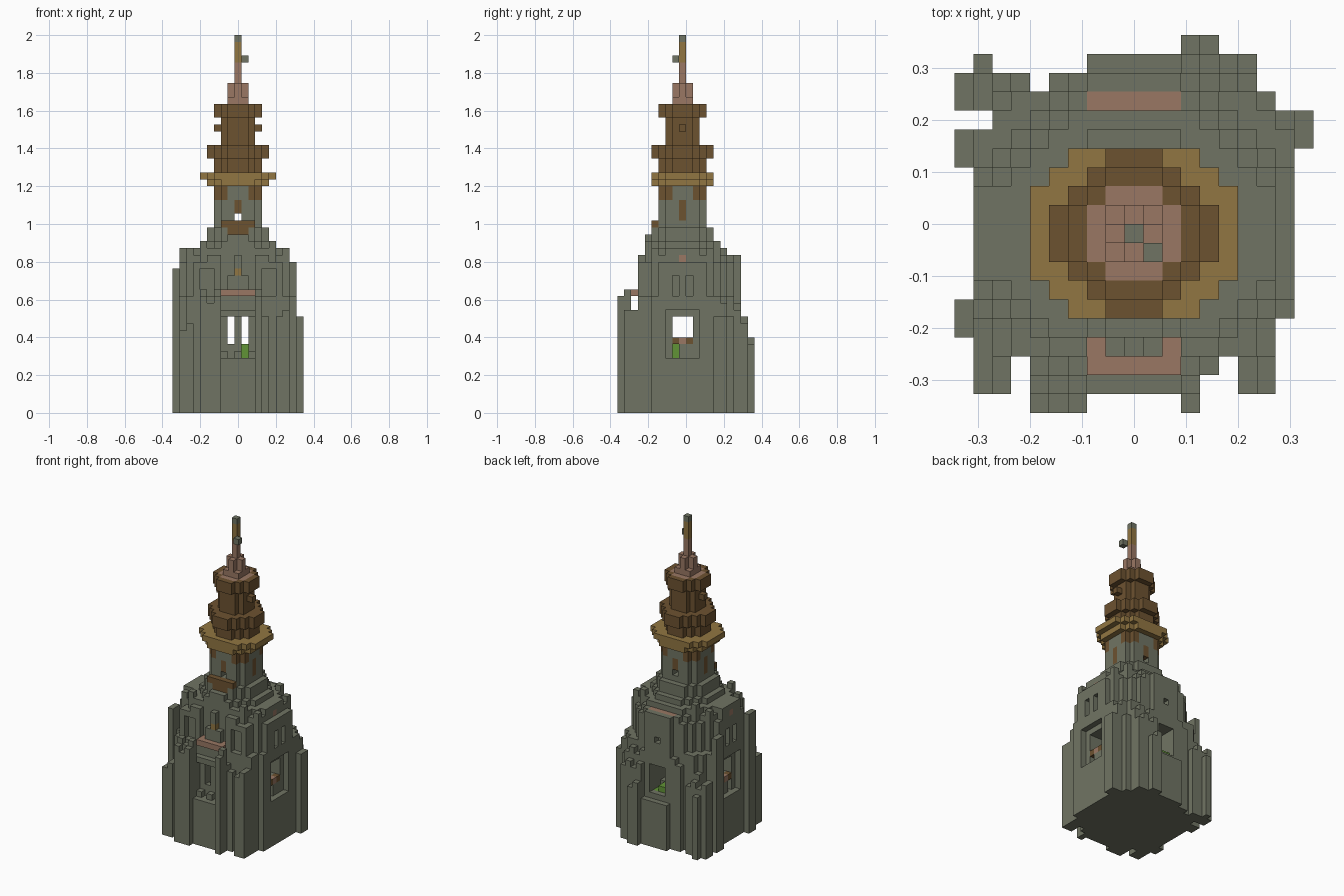
import bpy, bmesh

cube = bpy.data.objects.get("Cube")
if cube:
    bpy.data.objects.remove(cube, do_unlink=True)

U = 2 / 55          # edge of one block
CY = -1             # block row of the tower axis
COLOURS = {
    "grey_stone": (0.163, 0.175, 0.126),
    "dark_wood": (0.152, 0.085, 0.03),
    "gold_trim": (0.285, 0.18, 0.054),
    "pink_stone": (0.32, 0.185, 0.126),
    "green_leaves": (0.12, 0.295, 0.037),
}
blocks = {}         # (x, y, z) -> (part, colour)


def fill(part, colour, xs, ys, zs):
    """Fill an inclusive range of blocks; the top z is exclusive."""
    for x in range(xs[0], xs[1] + 1):
        for y in range(ys[0], ys[1] + 1):
            for z in range(*zs):
                blocks[x, y, z] = (part, colour)


def carve(xs, ys, zs):
    for x in range(xs[0], xs[1] + 1):
        for y in range(ys[0], ys[1] + 1):
            for z in range(*zs):
                blocks.pop((x, y, z), None)


def octagon(part, colour, rx, ry, cut, z0, z1):
    """Octagonal drum around the tower axis."""
    for dx in range(-rx, rx + 1):
        for dy in range(-ry, ry + 1):
            if abs(dx) + abs(dy) <= cut:
                fill(part, colour, (dx, dx), (CY + dy, CY + dy), (z0, z1))


# Church body: stepped octagonal roof, falling away from the tower
STEPS = {4: 27, 5: 25, 6: 24, 7: 23, 8: 22, 9: 17, 10: 14}


def roof_height(x, y):
    dx, dy = abs(x), abs(y - CY)
    d = round(max(dx, dy, 0.72 * (dx + dy)))
    return STEPS.get(max(d, 4), 13)


for xs, ys in (((-8, 8), (-5, 4)), ((-7, 7), (-7, 6))):
    for x in range(xs[0], xs[1] + 1):
        for y in range(ys[0], ys[1] + 1):
            fill("body", "grey_stone", (x, x), (y, y), (0, roof_height(x, y)))

# Gables and pinnacles standing above the roof steps
fill("front_gable", "grey_stone", (-6, 6), (-7, -6), (14, 22))
fill("front_gable", "grey_stone", (-1, 1), (-6, -6), (22, 26))
fill("back_gable", "grey_stone", (-2, 2), (6, 7), (0, 23))
fill("left_gable", "grey_stone", (7, 7), (-3, 1), (20, 24))
fill("right_gable", "grey_stone", (-8, -7), (-3, 1), (20, 24))
for sx in (-1, 1):
    for sy in (-1, 1):
        for dx, dy, top in ((5, 5, 25), (7, 4, 24), (4, 6, 23)):
            x, y = sx * dx, CY + sy * dy
            fill("pinnacles", "grey_stone", (x, x), (y, y), (18, top))
carve((-7, 7), (-7, -7), (23, 27))

# Buttresses around the rim with ragged tops
BUTTRESSES = (
    (-9, -9, -6, -5, 21), (-9, -9, 3, 4, 20), (9, 9, 4, 5, 14), (8, 8, 5, 5, 16),
    (-9, -6, 6, 7, 13), (-8, -8, 8, 8, 11), (-4, 6, 7, 7, 16), (-2, 6, 8, 8, 14),
    (3, 4, 9, 9, 11), (-8, -7, -9, -6, 13), (6, 7, -9, -8, 15), (-5, 4, -8, -8, 15),
    (-5, 3, -9, -9, 18), (-5, -3, -10, -10, 17), (3, 3, -10, -10, 17),
)
for x0, x1, y0, y1, top in BUTTRESSES:
    for x in range(x0, x1 + 1):
        if abs(x) <= 2 and y0 == 7:
            continue
        drop = abs(x - 3) % 2 if x0 != x1 else 0
        fill("buttresses", "grey_stone", (x, x), (y0, y1), (0, top - drop))

# Doorways front and back, with a pillar between two openings
carve((-2, 2), (-10, -8), (8, 27))
fill("front_steps", "grey_stone", (-2, 2), (-8, -8), (8, 9))
carve((-2, 2), (8, 9), (8, 27))
carve((-1, 1), (5, 7), (9, 14))
for x in (-1, 1):
    carve((x, x), (-10, 9), (10, 14))
    carve((x, x), (-10, -3), (8, 10))
fill("door_sill", "grey_stone", (-1, 0), (-7, -7), (8, 10))

# Side windows and the crossing passage
carve((-1, 1), (-3, 1), (8, 14))
carve((-9, 9), (-2, 0), (11, 14))
for s in (-1, 1):
    carve((8 * s, 8 * s), (-3, 1), (8, 15))
    carve((7 * s, 7 * s), (-2, -2), (8, 10))
    fill("plants", "green_leaves", (6 * s, 6 * s), (-2, -2), (8, 10))
    fill("window_sills", "dark_wood", (7 * s, 7 * s), (-2, 0), (10, 11))
    fill("sill_centres", "pink_stone", (7 * s, 7 * s), (CY, CY), (10, 11))
    for y in (-2, 0):
        carve((8 * s, 8 * s), (y, y), (17, 20))
fill("side_ornaments", "pink_stone", (7, 7), (CY, CY), (22, 23))
fill("side_ornaments", "pink_stone", (-8, -8), (CY, CY), (22, 23))

# Plants in the chamber and climbing the back door
fill("plants", "green_leaves", (1, 1), (-2, -2), (8, 10))
for x, top in ((1, 9), (0, 10), (-1, 10)):
    fill("plants", "green_leaves", (x, x), (5, 6), (8, top))
carve((0, 0), (7, 7), (18, 19))

# Upper front niches, windows and balcony
for s in (-1, 1):
    carve(tuple(sorted((4 * s, 5 * s))), (-7, -7), (17, 21))
    carve((s, s), (-7, -7), (20, 23))
    carve((2 * s, 2 * s), (-7, -7), (18, 23))
    fill("front_balcony", "pink_stone", (2 * s, 2 * s), (-7, -7), (17, 18))
fill("front_ornament", "gold_trim", (0, 0), (-7, -7), (20, 21))
fill("front_balcony", "pink_stone", (-2, 2), (-8, -8), (17, 18))
fill("balcony_floor", "grey_stone", (-2, 2), (-8, -8), (14, 15))
fill("back_ledge", "pink_stone", (-2, 2), (6, 6), (22, 23))

# Tower shaft with corner corbels and slit windows
octagon("shaft", "grey_stone", 3, 3, 5, 24, 33)
for sx in (-1, 1):
    for sy in (-1, 1):
        for dx, dy in ((2, 3), (3, 2)):
            x, y = sx * dx, CY + sy * dy
            fill("corbels", "dark_wood", (x, x), (y, y), (31, 33))
    fill("slit_windows", "dark_wood", (3 * sx, 3 * sx), (CY, CY), (28, 31))
    fill("slit_windows", "dark_wood", (0, 0), (CY + 3 * sx, CY + 3 * sx), (29, 31))
carve((0, 0), (-9, 9), (28, 29))
fill("tower_balcony", "dark_wood", (-2, 2), (-5, -5), (27, 28))
fill("tower_balcony", "dark_wood", (-1, 1), (-5, -5), (26, 27))

# Galleries and lantern
octagon("gallery", "gold_trim", 4, 4, 6, 33, 34)
octagon("gallery", "gold_trim", 5, 4, 7, 34, 35)
octagon("lower_dome", "dark_wood", 3, 3, 4, 35, 37)
octagon("lower_dome", "dark_wood", 4, 4, 5, 37, 39)
octagon("lantern", "dark_wood", 2, 2, 3, 39, 43)
for x in (-3, 3):
    fill("dormers", "dark_wood", (x, x), (CY, CY), (41, 42))
octagon("upper_dome", "dark_wood", 3, 3, 4, 43, 45)
octagon("dome_cap", "pink_stone", 2, 2, 3, 44, 45)

# Spire, finial and vane
octagon("spire_base", "pink_stone", 1, 1, 2, 45, 46)
octagon("spire_base", "pink_stone", 1, 1, 1, 46, 48)
fill("spire", "pink_stone", (0, 0), (CY, CY), (48, 51))
fill("finial", "gold_trim", (0, 0), (CY, CY), (51, 54))
fill("finial_tip", "grey_stone", (0, 0), (CY, CY), (54, 55))
fill("vane", "grey_stone", (1, 1), (CY - 1, CY - 1), (51, 52))

# Materials
materials = {}
for name, rgb in COLOURS.items():
    mat = bpy.data.materials.new(name)
    mat.use_nodes = True
    mat.diffuse_color = (*rgb, 1)
    bsdf = mat.node_tree.nodes["Principled BSDF"]
    bsdf.inputs["Base Color"].default_value = (*rgb, 1)
    bsdf.inputs["Roughness"].default_value = 0.9
    materials[name] = mat

# One mesh per part, made of the exposed block sides only
parts = {}
for cell, (part, colour) in blocks.items():
    parts.setdefault((part, colour), []).append(cell)

for (part, colour), cells in parts.items():
    bm = bmesh.new()
    corners = {}
    for cell in cells:
        for axis in range(3):
            for side in (0, 1):
                near = list(cell)
                near[axis] += 2 * side - 1
                if tuple(near) in blocks:
                    continue
                a, b = (axis + 1) % 3, (axis + 2) % 3
                loop = []
                for da, db in ((0, 0), (1, 0), (1, 1), (0, 1)):
                    p = list(cell)
                    p[axis] += side
                    p[a] += da
                    p[b] += db
                    key = tuple(p)
                    if key not in corners:
                        corners[key] = bm.verts.new(((p[0] - 0.5) * U, p[1] * U, p[2] * U))
                    loop.append(corners[key])
                bm.faces.new(loop if side else loop[::-1])
    mesh = bpy.data.meshes.new(part)
    bm.to_mesh(mesh)
    bm.free()
    mesh.materials.append(materials[colour])
    bpy.context.collection.objects.link(bpy.data.objects.new(part, mesh))
